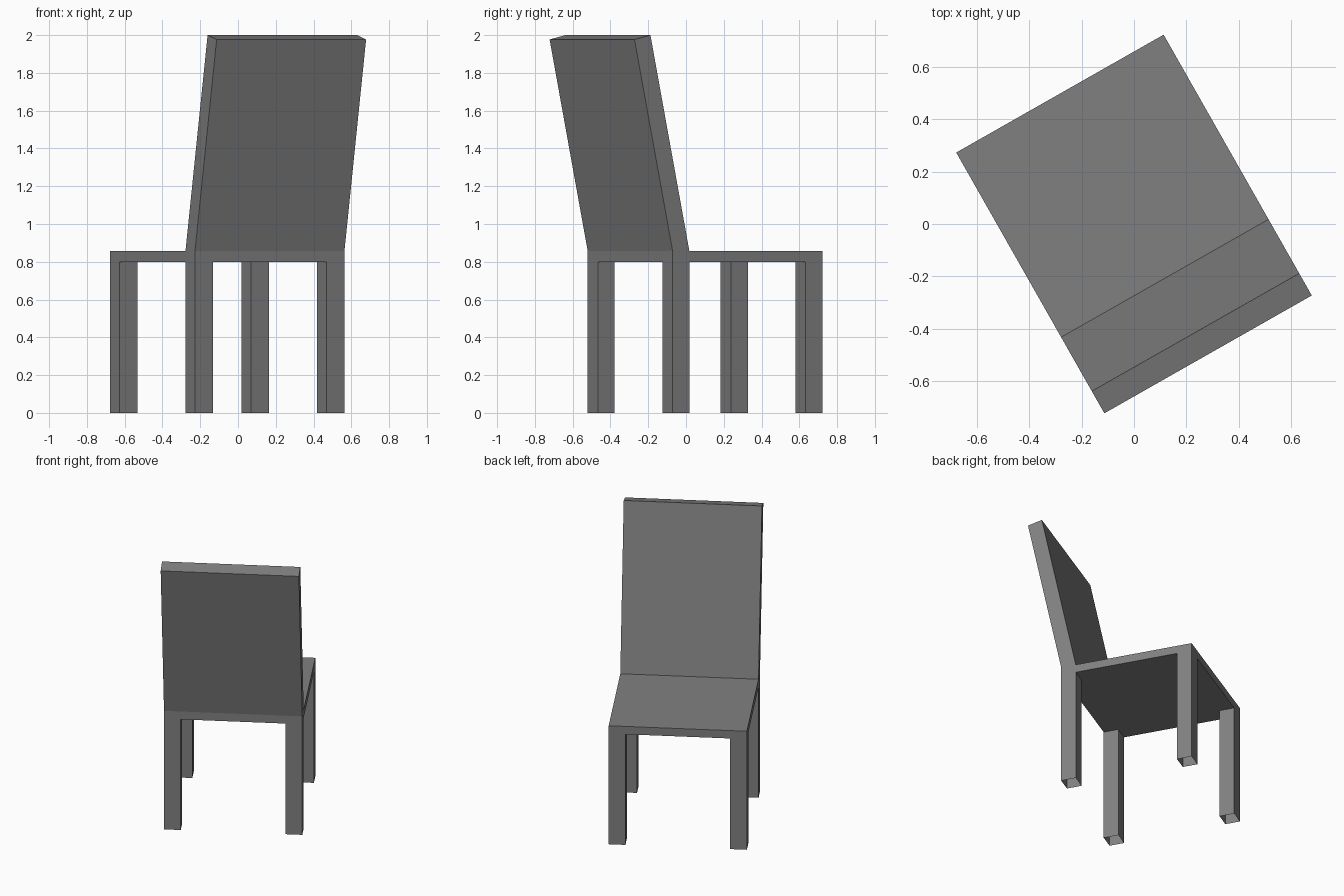
import bpy
import bmesh
import math
from mathutils import Matrix

if "Cube" in bpy.data.objects:
    bpy.data.objects.remove(bpy.data.objects["Cube"])

TURN = Matrix.Rotation(math.radians(29.6), 4, 'Z')   # whole chair is turned about z
HALF_W = 0.455                                       # half chair width
BACK, FRONT = -0.34, 0.572                           # seat depth range
SEAT_LOW, SEAT_TOP = 0.80, 0.857

grey = bpy.data.materials.new("grey")
grey.diffuse_color = (0.216, 0.216, 0.216, 1)
grey.use_nodes = True
grey.node_tree.nodes["Principled BSDF"].inputs["Base Color"].default_value = grey.diffuse_color


def block(name, x0, x1, low, high, bottom=True, top=True):
    """Box-like block; low and high each hold (y, z) of the back and front edge."""
    bm = bmesh.new()
    rings = []
    for (yb, zb), (yf, zf) in (low, high):
        rings.append([bm.verts.new(p) for p in
                      ((x0, yb, zb), (x1, yb, zb), (x1, yf, zf), (x0, yf, zf))])
    a, b = rings
    for i in range(4):
        j = (i + 1) % 4
        bm.faces.new((a[i], a[j], b[j], b[i]))
    if bottom:
        bm.faces.new(a[::-1])
    if top:
        bm.faces.new(b)
    bm.transform(TURN)
    mesh = bpy.data.meshes.new(name)
    bm.to_mesh(mesh)
    bm.free()
    mesh.materials.append(grey)
    obj = bpy.data.objects.new(name, mesh)
    bpy.context.collection.objects.link(obj)
    return obj


# Seat slab
block("seat", -HALF_W, HALF_W,
      ((BACK, SEAT_LOW), (FRONT, SEAT_LOW)), ((BACK, SEAT_TOP), (FRONT, SEAT_TOP)))

# Backrest, leaning backwards, with its top cut square to the lean
block("backrest", -HALF_W, HALF_W,
      ((BACK, SEAT_TOP), (BACK + 0.102, SEAT_TOP)), ((-0.572, 1.977), (-0.475, 2.0)),
      bottom=False)

# Four hollow legs, open underneath
LEG_W, LEG_D = 0.11, 0.102
for row, y0 in (("back", BACK), ("front", FRONT - LEG_D)):
    for side, x0 in (("left", -HALF_W), ("right", HALF_W - LEG_W)):
        block(f"{row}_{side}_leg", x0, x0 + LEG_W,
              ((y0, 0), (y0 + LEG_D, 0)), ((y0, SEAT_LOW), (y0 + LEG_D, SEAT_LOW)),
              bottom=False, top=False)
